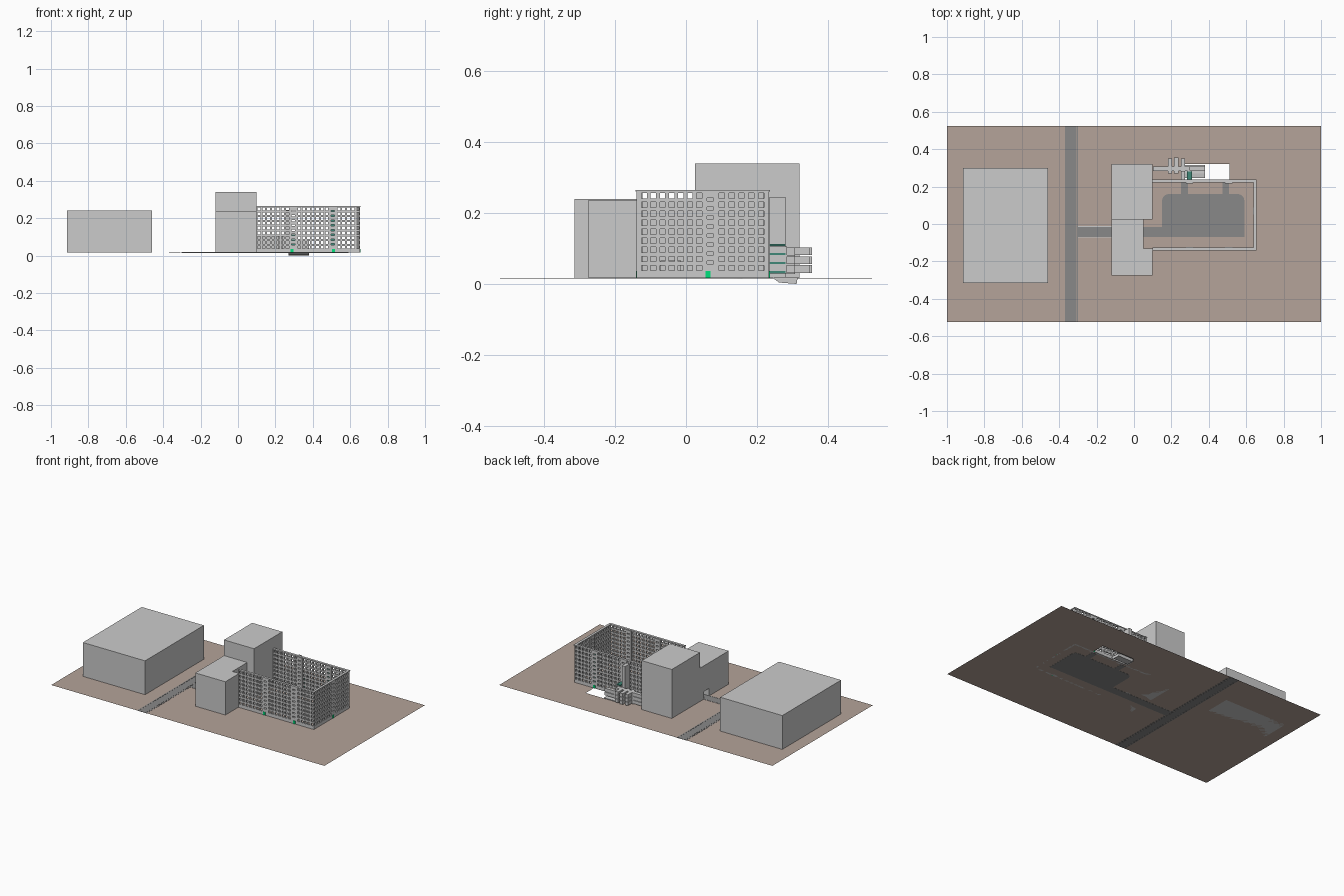
import bpy, bmesh, math
from mathutils import Matrix, Vector

if "Cube" in bpy.data.objects:
    bpy.data.objects.remove(bpy.data.objects["Cube"])

G = 0.016      # ground level
TOP = 0.262    # top of the courtyard walls


def material(name, rgb):
    m = bpy.data.materials.new(name)
    m.diffuse_color = (*rgb, 1)
    m.use_nodes = True
    m.node_tree.nodes["Principled BSDF"].inputs["Base Color"].default_value = m.diffuse_color
    return m


EARTH = material("earth", (0.46, 0.37, 0.32))
ASPHALT = material("asphalt", (0.25, 0.25, 0.25))
GREEN = material("door_green", (0.0, 0.75, 0.2))
TEAL = material("teal", (0.05, 0.25, 0.19))


def finish(name, bm, mat=None):
    me = bpy.data.meshes.new(name)
    bmesh.ops.recalc_face_normals(bm, faces=bm.faces)
    bm.to_mesh(me)
    bm.free()
    ob = bpy.data.objects.new(name, me)
    bpy.context.collection.objects.link(ob)
    if mat:
        me.materials.append(mat)
    return ob


def box(name, x, y, z, mat=None):
    bm = bmesh.new()
    size = (x[1] - x[0], y[1] - y[0], z[1] - z[0])
    mid = ((x[0] + x[1]) / 2, (y[0] + y[1]) / 2, (z[0] + z[1]) / 2)
    bmesh.ops.create_cube(bm, size=1, matrix=Matrix.Translation(mid) @ Matrix.Diagonal((*size, 1)))
    return finish(name, bm, mat)


def prism(name, pts, direction, mat=None):
    """Extrude a closed 3D outline along a direction."""
    bm = bmesh.new()
    f = bm.faces.new([bm.verts.new(p) for p in pts])
    r = bmesh.ops.extrude_face_region(bm, geom=[f])
    moved = [v for v in r["geom"] if isinstance(v, bmesh.types.BMVert)]
    bmesh.ops.translate(bm, verts=moved, vec=direction)
    return finish(name, bm, mat)


def sheet(name, u, v, holes, place, thick=0.0, mat=None):
    """Flat panel with rectangular openings; place maps (u, v) to 3D."""
    bm = bmesh.new()
    us = sorted({round(a, 5) for a in [*u, *(c for h in holes for c in h[:2])]})
    vs = sorted({round(a, 5) for a in [*v, *(c for h in holes for c in h[2:])]})
    grid = {}

    def vert(a, b):
        if (a, b) not in grid:
            grid[a, b] = bm.verts.new(place(a, b))
        return grid[a, b]

    for a, b in zip(us, us[1:]):
        for c, d in zip(vs, vs[1:]):
            mu, mv = (a + b) / 2, (c + d) / 2
            if not any(h[0] < mu < h[1] and h[2] < mv < h[3] for h in holes):
                bm.faces.new([vert(a, c), vert(b, c), vert(b, d), vert(a, d)])
    ob = finish(name, bm, mat)
    if thick:
        s = ob.modifiers.new("thickness", 'SOLIDIFY')
        s.thickness, s.offset = thick, 0
    return ob


# Ground with the excavation pit
sheet("ground", (-1, 1), (-0.525, 0.525), [(0.27, 0.51, 0.236, 0.32)],
      lambda a, b: (a, b, G), mat=EARTH)

# Road, kerbs, driveway, yard and entry paths
rz = (G - 0.0008, G + 0.0008)
box("road", (-0.36, -0.31), (-0.525, 0.525), rz, ASPHALT)
for x in (-0.37, -0.308):
    box("pavement", (x, x + 0.008), (-0.525, 0.525), (G - 0.0008, G + 0.001), ASPHALT)
box("driveway", (-0.30, 0.16), (-0.07, -0.015), rz, ASPHALT)
for y in (-0.015, -0.073):
    box("driveway_kerb", (-0.30, -0.12), (y, y + 0.003), (G, G + 0.002))
r = 0.035
outline = [(0.15, -0.07), (0.59, -0.07)]
for cx, cy, start in ((0.59 - r, 0.16 - r, 0), (0.15 + r, 0.16 - r, 90)):
    for k in range(6):
        t = math.radians(start + 18 * k)
        outline.append((cx + r * math.cos(t), cy + r * math.sin(t)))
prism("yard", [(x, y, rz[0]) for x, y in outline], (0, 0, 0.0016), ASPHALT)
for x in (0.27, 0.49):
    box("entry_path", (x - 0.018, x + 0.018), (0.155, 0.222), rz, ASPHALT)

# Neighbouring solid blocks
box("west_block", (-0.915, -0.46), (-0.315, 0.30), (G, 0.24))
box("tall_block", (-0.12, 0.10), (0.025, 0.32), (G, 0.34))
box("front_block", (-0.12, 0.10), (-0.275, -0.13), (G, 0.236))
gate = [(-0.13, G), (-0.07, G), (-0.07, 0.066), (-0.015, 0.066), (-0.015, G),
        (0.025, G), (0.025, 0.236), (-0.13, 0.236)]
prism("gateway_block", [(-0.12, y, z) for y, z in gate], (0.17, 0, 0))

# Courtyard walls: window bays alternating with stair strips
ROWS, PITCH = 9, 0.0255


def windows(name, u0, u1, cols, place):
    step = (u1 - u0) / cols
    holes = []
    for c in range(cols):
        for k in range(ROWS):
            u, z = u0 + step * (c + 0.5), 0.045 + PITCH * k
            holes.append((u - 0.0075, u + 0.0075, z - 0.0075, z + 0.0075))
    sheet(name + "_window_bay", (u0, u1), (G, TOP), holes, place, 0.011)


def stairs(name, u0, u1, place):
    mid = (u0 + u1) / 2
    holes = [(mid - 0.009, mid + 0.009, 0.056 + PITCH * k, 0.064 + PITCH * k) for k in range(ROWS - 1)]
    sheet(name + "_stair_strip", (u0, u1), (G, TOP), holes, place, 0.017)


def wall(name, place, parts, inward):
    for kind, u0, u1, n in parts:
        if kind == "w":
            windows(name, u0, u1, n, place)
        else:
            stairs(name, u0, u1, lambda a, b: Vector(place(a, b)) + inward * 0.003)


long_parts = [("w", 0.10, 0.277, 7, ), ("s", 0.277, 0.315, 0), ("w", 0.315, 0.487, 7),
              ("s", 0.487, 0.527, 0), ("w", 0.527, 0.653, 5)]
wall("front", lambda a, b: (a, -0.134, b), long_parts, Vector((0, 1, 0)))
wall("back", lambda a, b: (a, 0.229, b), long_parts, Vector((0, -1, 0)))
side_parts = [("w", -0.131, 0.05, 7, ), ("s", 0.05, 0.087, 0), ("w", 0.087, 0.226, 5)]
wall("right", lambda a, b: (0.6475, a, b), side_parts, Vector((-1, 0, 0)))

# Thin coping along the wall tops
box("front_coping", (0.10, 0.655), (-0.142, -0.126), (TOP - 0.002, TOP + 0.003))
box("back_coping", (0.10, 0.655), (0.221, 0.237), (TOP - 0.002, TOP + 0.003))
box("right_coping", (0.640, 0.656), (-0.142, 0.237), (TOP - 0.002, TOP + 0.003))

# Green entrance doors and teal stair panes
for x in (0.29, 0.51):
    box("front_door", (x - 0.008, x + 0.008), (-0.1415, -0.138), (G, 0.036), GREEN)
box("right_door", (0.652, 0.6555), (0.055, 0.069), (G, 0.036), GREEN)
box("back_door", (0.50, 0.516), (0.233, 0.2365), (G, 0.036), GREEN)
for k in range(ROWS - 1):
    z = 0.056 + PITCH * k
    box("stair_pane", (0.498, 0.516), (0.225, 0.227), (z, z + 0.008), TEAL)

# Stacked capsule rooms behind the back wall
for row in range(3):
    z = (0.031 + 0.025 * row, 0.053 + 0.025 * row)
    for n, x in enumerate((0.192, 0.226, 0.262)):
        box("capsule", (x - 0.011, x + 0.011), (0.27, 0.35 + 0.005 * (n % 2)), z)
    box("cross_corridor", (0.102, 0.38 if row < 2 else 0.30), (0.284, 0.307), z)
    box("corridor_floor", (0.17, 0.31), (0.284, 0.307), (z[0] - 0.003, z[0]))

# Link corridor to the wall with teal bands, and the lift shaft
box("link_corridor", (0.286, 0.309), (0.236, 0.285), (0.03, 0.105))
for z in (0.03, 0.056, 0.081, 0.107):
    box("teal_band", (0.284, 0.311), (0.236, 0.281), (z, z + 0.006), TEAL)
box("lift_shaft", (0.25, 0.274), (0.236, 0.28), (G, 0.245))

# Sunken ramp in the pit
ramp = [(0.245, G + 0.001), (0.262, 0.004), (0.312, 0.0), (0.315, 0.018), (0.27, 0.02)]
prism("pit_ramp", [(0.27, y, z) for y, z in ramp], (0.11, 0, 0))
